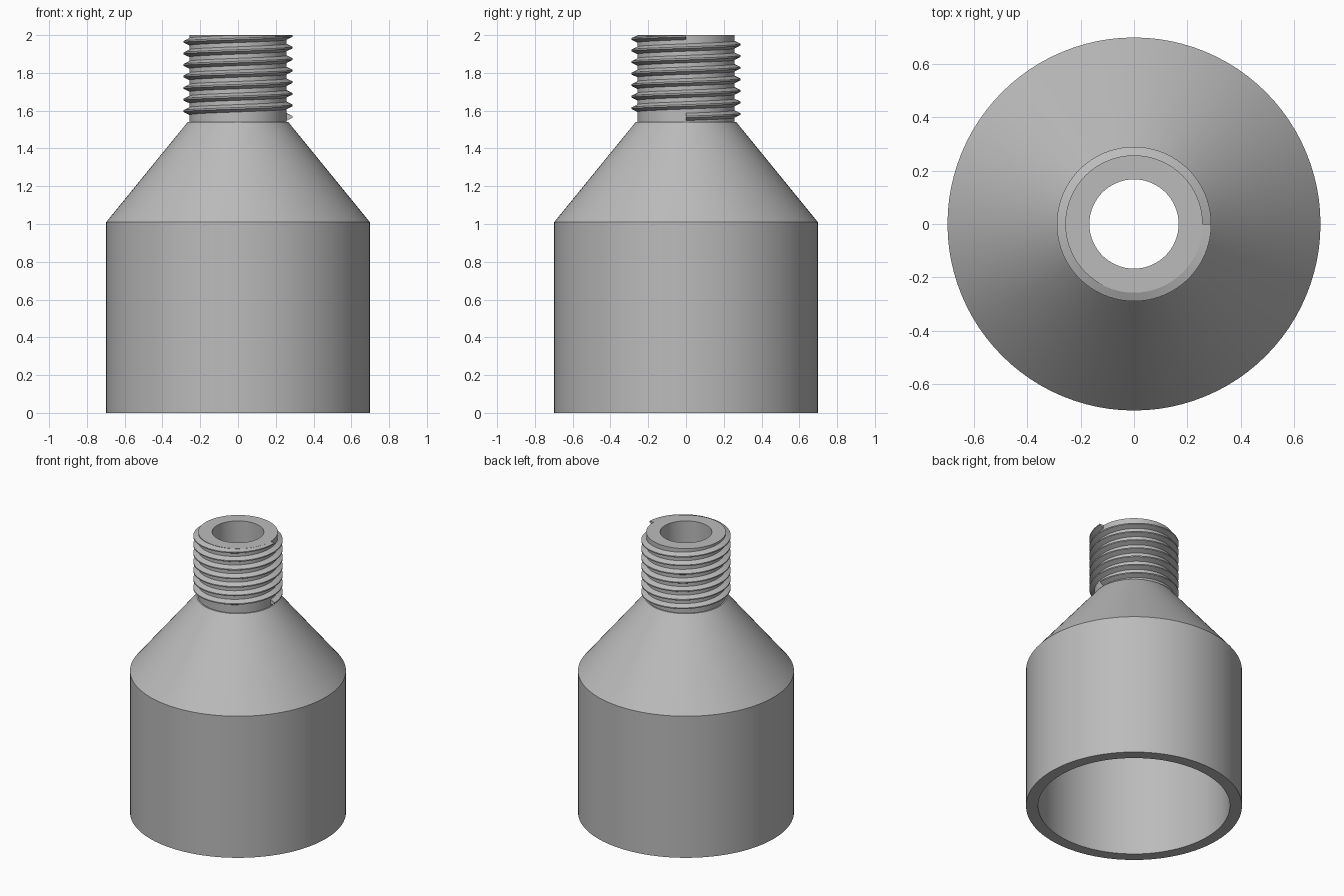
import bpy, bmesh, math

if "Cube" in bpy.data.objects:
    bpy.data.objects.remove(bpy.data.objects["Cube"], do_unlink=True)

# Single grey material
grey = bpy.data.materials.new("plain_grey")
grey.use_nodes = True
COLOUR = (0.5, 0.5, 0.5, 1)
grey.diffuse_color = COLOUR
grey.node_tree.nodes["Principled BSDF"].inputs["Base Color"].default_value = COLOUR

STEPS = 96
TOP = 2.0


def sweep(name, section, turns=1, pitch=0.0):
    """Sweep a closed (radius, z) section around the z axis, rising by pitch each turn."""
    bm = bmesh.new()
    count = STEPS * turns
    closed = pitch == 0
    rings = []
    for i in range(count + (0 if closed else 1)):
        a = 2 * math.pi * i / STEPS
        rise = pitch * i / STEPS
        rings.append([bm.verts.new((r * math.cos(a), r * math.sin(a), min(z + rise, TOP)))
                      for r, z in section])
    n = len(section)
    for i in range(count):
        a, b = rings[i], rings[(i + 1) % len(rings)]
        for j in range(n):
            k = (j + 1) % n
            bm.faces.new((a[j], b[j], b[k], a[k]))
    if not closed:
        bm.faces.new(rings[0])
        bm.faces.new(rings[-1][::-1])
    bmesh.ops.recalc_face_normals(bm, faces=bm.faces)
    mesh = bpy.data.meshes.new(name)
    bm.to_mesh(mesh)
    bm.free()
    mesh.materials.append(grey)
    obj = bpy.data.objects.new(name, mesh)
    bpy.context.collection.objects.link(obj)
    bpy.ops.object.select_all(action="DESELECT")
    obj.select_set(True)
    bpy.context.view_layer.objects.active = obj
    bpy.ops.object.shade_smooth_by_angle(angle=math.radians(25))
    return obj


# Hollow body: wide socket, conical shoulder, neck and through bore
sweep("adapter_body", [
    (0.62, 0), (0.698, 0), (0.698, 1.01), (0.266, 1.54), (0.257, 1.54),
    (0.257, TOP), (0.167, TOP), (0.167, 1.54), (0.62, 1.01)])

# Right-handed external thread wound on the neck
PITCH = 0.0612
START = 1.567
ROOT, CREST = 0.022, 0.004
sweep("neck_thread", [
    (0.252, START - ROOT), (0.289, START - CREST),
    (0.289, START + CREST), (0.252, START + ROOT)], turns=7, pitch=PITCH)
